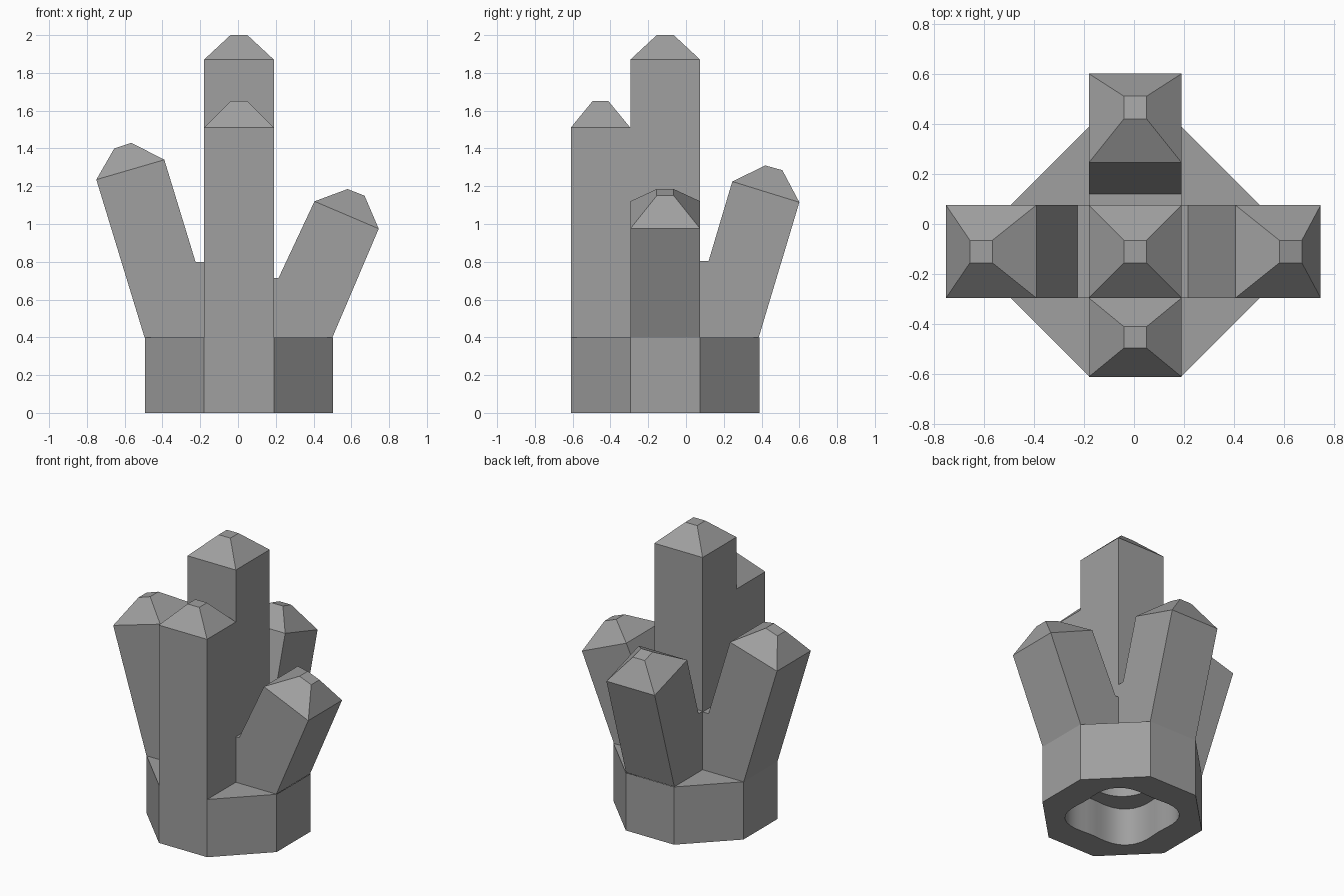
import bpy
import bmesh
from math import cos, sin, pi, radians
from mathutils import Matrix, Vector

cube = bpy.data.objects.get("Cube")
if cube:
    bpy.data.objects.remove(cube)

CENTRE = Vector((0.005, -0.11, 0))
HALF = 0.185      # half width of every crystal
TIP = 0.045       # half width of the flat tips
RIM = 0.4         # height of the base

stone = bpy.data.materials.new("stone_grey")
stone.use_nodes = True
grey = (0.35, 0.35, 0.35, 1)
stone.diffuse_color = grey
stone.node_tree.nodes["Principled BSDF"].inputs["Base Color"].default_value = grey


def finish(bm, name):
    mesh = bpy.data.meshes.new(name)
    bm.to_mesh(mesh)
    bm.free()
    mesh.materials.append(stone)
    obj = bpy.data.objects.new(name, mesh)
    bpy.context.collection.objects.link(obj)
    return obj


def crystal(name, turn, outline, tip, closed=False):
    """Extrude an (outward, up) outline sideways and cap it with a cut tip.
    Outline runs outer foot, outer shoulder, inner shoulder, ... inner foot."""
    bm = bmesh.new()

    def row(points, width):
        return [bm.verts.new((u, width, z)) for u, z in points]

    a, b = row(outline, -HALF), row(outline, HALF)
    ta, tb = row(tip, -TIP), row(tip, TIP)
    bm.faces.new(a)
    bm.faces.new(b[::-1])
    last = len(a) - 1
    for i in range(last):
        # the shoulder edge carries the tip; the last edge meets the main crystal
        if i != 1 and (closed or i < last - 1):
            bm.faces.new((a[i], b[i], b[i + 1], a[i + 1]))
    low = (a[1], b[1], b[2], a[2])
    top = (ta[0], tb[0], tb[1], ta[1])
    for i in range(4):
        j = (i + 1) % 4
        bm.faces.new((low[i], low[j], top[j], top[i]))
    bm.faces.new(top)
    bmesh.ops.recalc_face_normals(bm, faces=bm.faces)
    bm.transform(Matrix.Translation(CENTRE) @ Matrix.Rotation(radians(turn), 4, "Z"))
    return finish(bm, name)


# Upright crystals
crystal("main_crystal", 0,
        [(HALF, RIM), (HALF, 1.87), (-HALF, 1.87), (-HALF, RIM)],
        [(TIP, 2), (-TIP, 2)], closed=True)
crystal("front_crystal", -90,
        [(0.5, RIM), (0.5, 1.51), (HALF, 1.51), (HALF, RIM)],
        [(0.385, 1.65), (0.3, 1.65)])

# Leaning crystals
crystal("right_crystal", 180,
        [(0.5, RIM), (0.755, 1.235), (0.395, 1.34), (0.23, 0.8), (HALF, 0.8), (HALF, RIM)],
        [(0.66, 1.4), (0.57, 1.43)])
crystal("left_crystal", 0,
        [(0.495, RIM), (0.74, 0.975), (0.4, 1.12), (0.21, 0.715), (HALF, 0.715), (HALF, RIM)],
        [(0.665, 1.15), (0.575, 1.185)])
crystal("back_crystal", 90,
        [(0.495, RIM), (0.71, 1.115), (0.355, 1.225), (0.23, 0.805), (HALF, 0.805), (HALF, RIM)],
        [(0.62, 1.285), (0.53, 1.31)])

# Eight-sided base, with four exposed corner ledges on top
bm = bmesh.new()
octagon = []
for k in range(4):
    spin = Matrix.Rotation(k * pi / 2, 3, "Z")
    octagon += [spin @ Vector((0.498, -HALF, 0)), spin @ Vector((0.498, HALF, 0))]
bottom = [bm.verts.new(p) for p in octagon]
upper = [bm.verts.new(p + Vector((0, 0, RIM))) for p in octagon]
for i in range(8):
    j = (i + 1) % 8
    bm.faces.new((bottom[i], bottom[j], upper[j], upper[i]))
    if i % 2:
        x, y = (HALF if c > 0 else -HALF for c in (octagon[i] + octagon[j]).xy)
        bm.faces.new((upper[i], upper[j], bm.verts.new((x, y, RIM))))

# Four-lobed recess underneath, stepping in to a round socket
STEPS = 48


def loop(radius, lobe, z):
    ring = []
    for s in range(STEPS):
        t = 2 * pi * s / STEPS
        r = radius - lobe * cos(4 * t)
        ring.append(bm.verts.new((r * cos(t), r * sin(t), z)))
    return ring


loops = [loop(0.33, 0.03, 0), loop(0.33, 0.03, 0.26),
         loop(0.2, 0, 0.26), loop(0.2, 0, 0.55)]
for p, q in zip(loops, loops[1:]):
    for i in range(STEPS):
        j = (i + 1) % STEPS
        bm.faces.new((p[i], q[i], q[j], p[j]))
bm.faces.new(loops[-1][::-1])

# Flat underside between the octagon and the recess
edges = [bm.edges.get((r[i], r[(i + 1) % len(r)]))
         for r in (bottom, loops[0]) for i in range(len(r))]
under = bmesh.ops.triangle_fill(bm, edges=edges, use_beauty=True, normal=(0, 0, -1))
for f in under["geom"]:
    if isinstance(f, bmesh.types.BMFace):
        f.normal_update()
        if f.normal.z > 0:
            f.normal_flip()
bm.transform(Matrix.Translation(CENTRE))
base = finish(bm, "base")
bpy.context.view_layer.objects.active = base
base.select_set(True)
bpy.ops.object.shade_smooth_by_angle(angle=radians(30))
